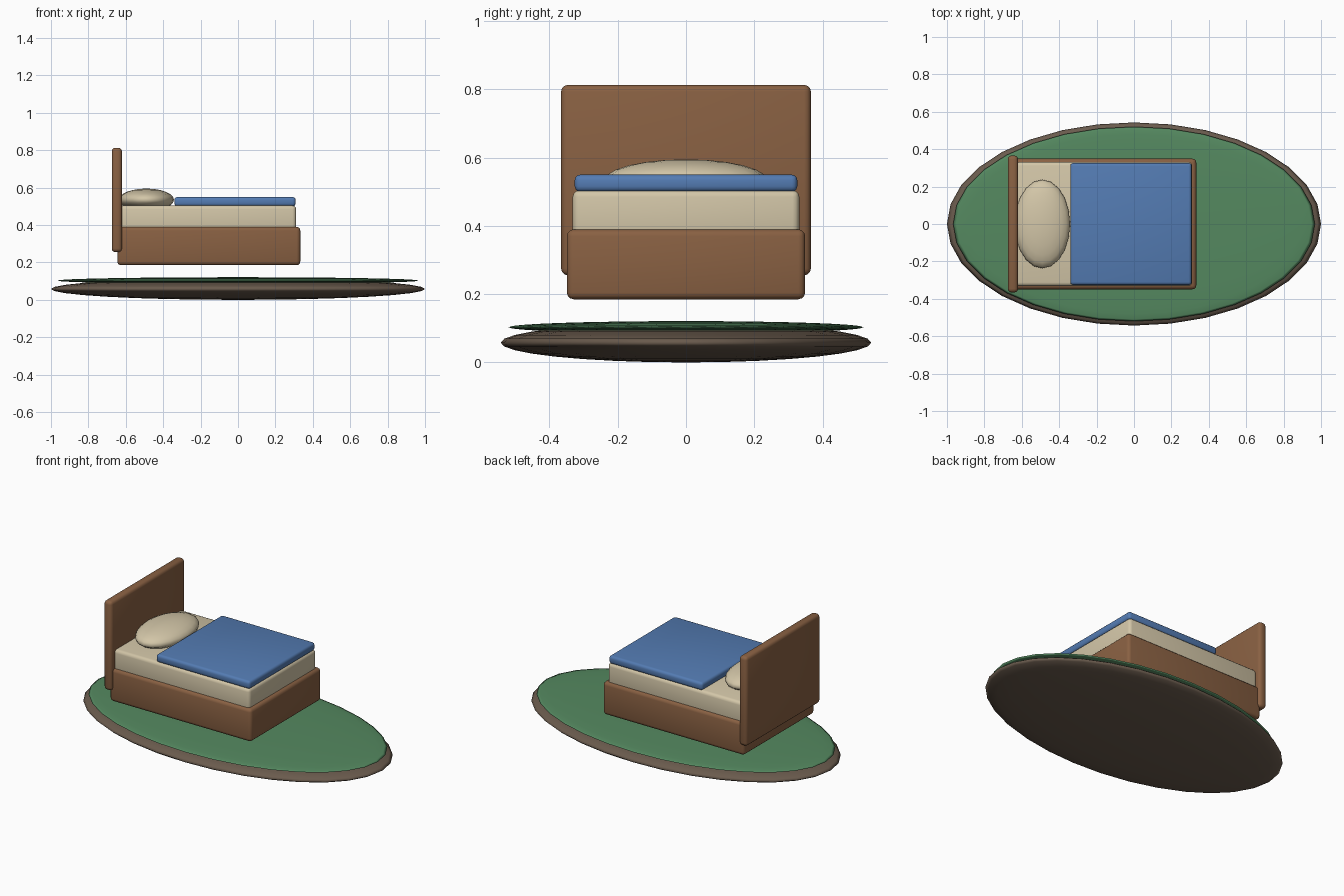
import bpy

if "Cube" in bpy.data.objects:
    bpy.data.objects.remove(bpy.data.objects["Cube"])


def material(name, color):
    m = bpy.data.materials.new(name)
    m.diffuse_color = (*color, 1.0)
    m.use_nodes = True
    m.node_tree.nodes["Principled BSDF"].inputs["Base Color"].default_value = m.diffuse_color
    return m


wood = material("warm wood", (0.25, 0.118, 0.055))
soil = material("brown earth", (0.145, 0.105, 0.075))
grass = material("grass green", (0.09, 0.25, 0.117))
linen = material("cream linen", (0.65, 0.565, 0.39))
cloth = material("blanket blue", (0.088, 0.2, 0.45))


def box(name, xs, ys, zs, mat, bevel=0.02):
    """Rounded box spanning the given ranges."""
    spans = (xs, ys, zs)
    bpy.ops.mesh.primitive_cube_add(size=1, location=[(a + b) / 2 for a, b in spans])
    o = bpy.context.object
    o.name = name
    o.scale = [b - a for a, b in spans]
    bpy.ops.object.transform_apply(location=False, rotation=False, scale=True)
    mod = o.modifiers.new("rounded edges", "BEVEL")
    mod.width = bevel
    mod.segments = 3
    bpy.ops.object.modifier_apply(modifier=mod.name)
    bpy.ops.object.shade_smooth_by_angle()
    o.data.materials.append(mat)


def ellipsoid(name, center, radii, mat, segments=32, rings=16):
    """Smooth squashed sphere."""
    bpy.ops.mesh.primitive_uv_sphere_add(segments=segments, ring_count=rings,
                                         radius=1, location=center)
    o = bpy.context.object
    o.name = name
    o.scale = radii
    bpy.ops.object.transform_apply(location=False, rotation=False, scale=True)
    bpy.ops.object.shade_smooth()
    o.data.materials.append(mat)


# Oval ground: earth disc with a thin grass layer on top
ellipsoid("earth_base", (0, 0, 0.058), (1.0, 0.543, 0.058), soil)
ellipsoid("grass_layer", (0, 0, 0.103), (0.967, 0.52, 0.018), grass)

# Bed
box("bed_frame", (-0.645, 0.333), (-0.349, 0.349), (0.185, 0.39), wood)
box("headboard", (-0.675, -0.62), (-0.366, 0.366), (0.255, 0.813), wood)
box("mattress", (-0.63, 0.311), (-0.332, 0.332), (0.35, 0.505), linen)
box("blanket", (-0.34, 0.308), (-0.326, 0.326), (0.5, 0.55), cloth, 0.016)
ellipsoid("pillow", (-0.49, 0, 0.535), (0.148, 0.237, 0.06), linen, 20, 12)
